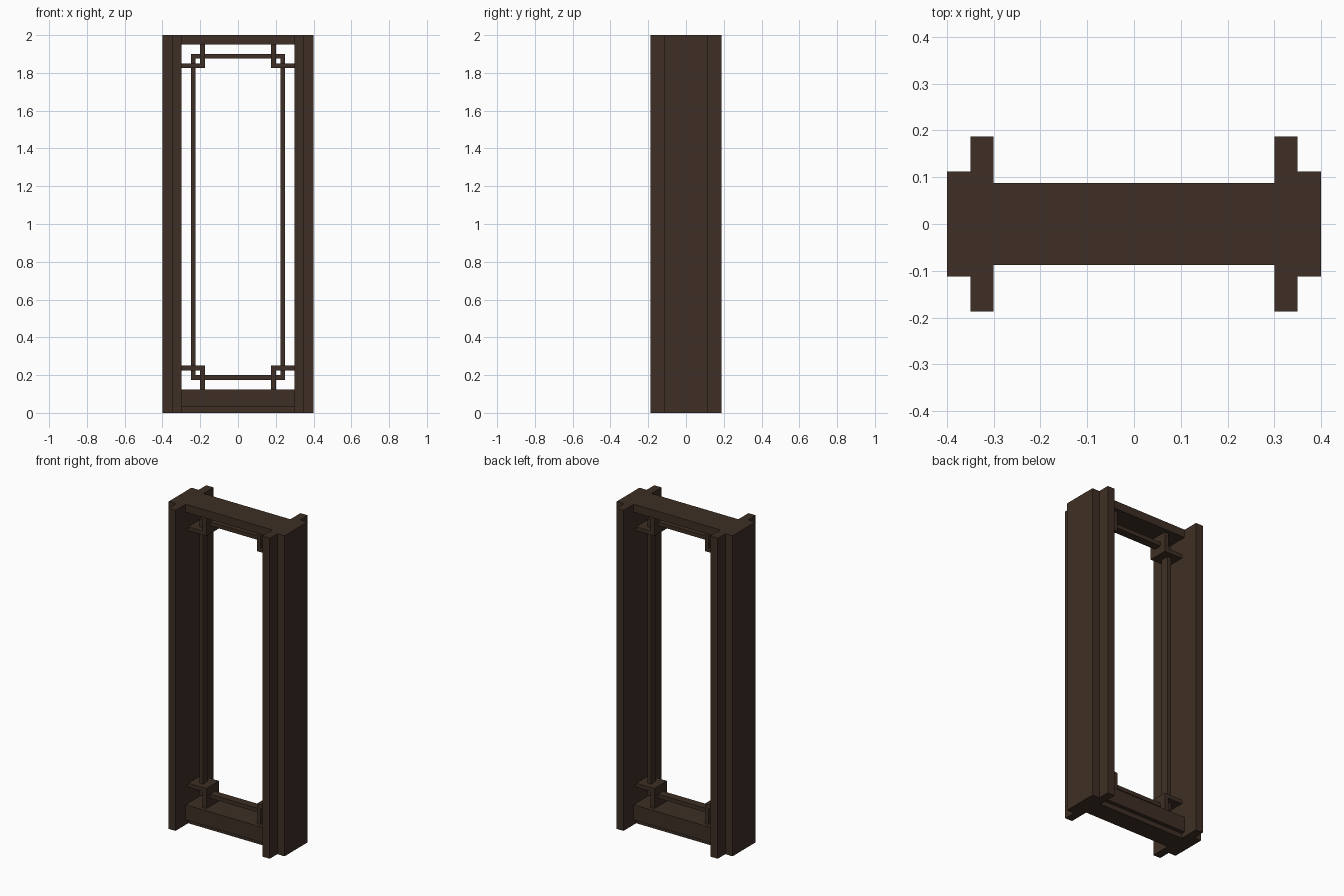
import bpy, bmesh

cube = bpy.data.objects.get("Cube")
if cube:
    bpy.data.objects.remove(cube, do_unlink=True)

wood = bpy.data.materials.new("dark_wood")
wood.use_nodes = True
colour = (0.048, 0.028, 0.018, 1)
wood.diffuse_color = colour
wood.node_tree.nodes["Principled BSDF"].inputs["Base Color"].default_value = colour


def finish(name, bm):
    bmesh.ops.recalc_face_normals(bm, faces=bm.faces)
    mesh = bpy.data.meshes.new(name)
    bm.to_mesh(mesh)
    bm.free()
    mesh.materials.append(wood)
    obj = bpy.data.objects.new(name, mesh)
    bpy.context.collection.objects.link(obj)
    return obj


def extrude(name, points, vector):
    """Extrude a closed outline along a vector."""
    bm = bmesh.new()
    face = bm.faces.new([bm.verts.new(p) for p in points])
    new = bmesh.ops.extrude_face_region(bm, geom=[face])["geom"]
    bmesh.ops.translate(bm, vec=vector,
                        verts=[v for v in new if isinstance(v, bmesh.types.BMVert)])
    return finish(name, bm)


def box(name, x0, x1, z0, z1, depth):
    """Box centred on y = 0 with the given half depth."""
    pts = [(x0, -depth, z0), (x1, -depth, z0), (x1, -depth, z1), (x0, -depth, z1)]
    return extrude(name, pts, (0, 2 * depth, 0))


# Side posts: T-shaped section, a wide inner flange and a narrower outer board
FLANGE, BOARD = 0.1875, 0.1125
section = [(0.30, -FLANGE), (0.35, -FLANGE), (0.35, -BOARD), (0.40, -BOARD),
           (0.40, BOARD), (0.35, BOARD), (0.35, FLANGE), (0.30, FLANGE)]
for side, s in (("left", 1), ("right", -1)):
    extrude(side + "_post", [(s * x, y, 0) for x, y in section], (0, 0, 2))

# Rails between the posts, with a recessed base under the lower one
RAIL = 0.0875
box("top_rail", -0.30, 0.30, 1.95, 2.0, RAIL)
box("bottom_rail", -0.30, 0.30, 0.03, 0.125, RAIL)
box("recessed_base", -0.30, 0.30, 0.0, 0.03, 0.0625)

# Thin inner lattice frame
BAR = 0.025
box("lattice_top_bar", -0.225, 0.225, 1.875, 1.90, BAR)
box("lattice_bottom_bar", -0.225, 0.225, 0.175, 0.20, BAR)
for side, s in (("left", 1), ("right", -1)):
    box(side + "_lattice_bar", s * 0.225, s * 0.25, 0.175, 1.90, BAR)

# L-shaped corner brackets tying the lattice frame to posts and rails
for level, rail_z, up in (("top", 1.95, -1), ("bottom", 0.125, 1)):
    outer, inner = rail_z + up * 0.125, rail_z + up * 0.10
    for side, s in (("left", 1), ("right", -1)):
        outline = [(0.30, outer), (0.175, outer), (0.175, rail_z),
                   (0.20, rail_z), (0.20, inner), (0.30, inner)]
        extrude(f"{level}_{side}_bracket",
                [(s * x, -0.0625, z) for x, z in outline], (0, 0.125, 0))
